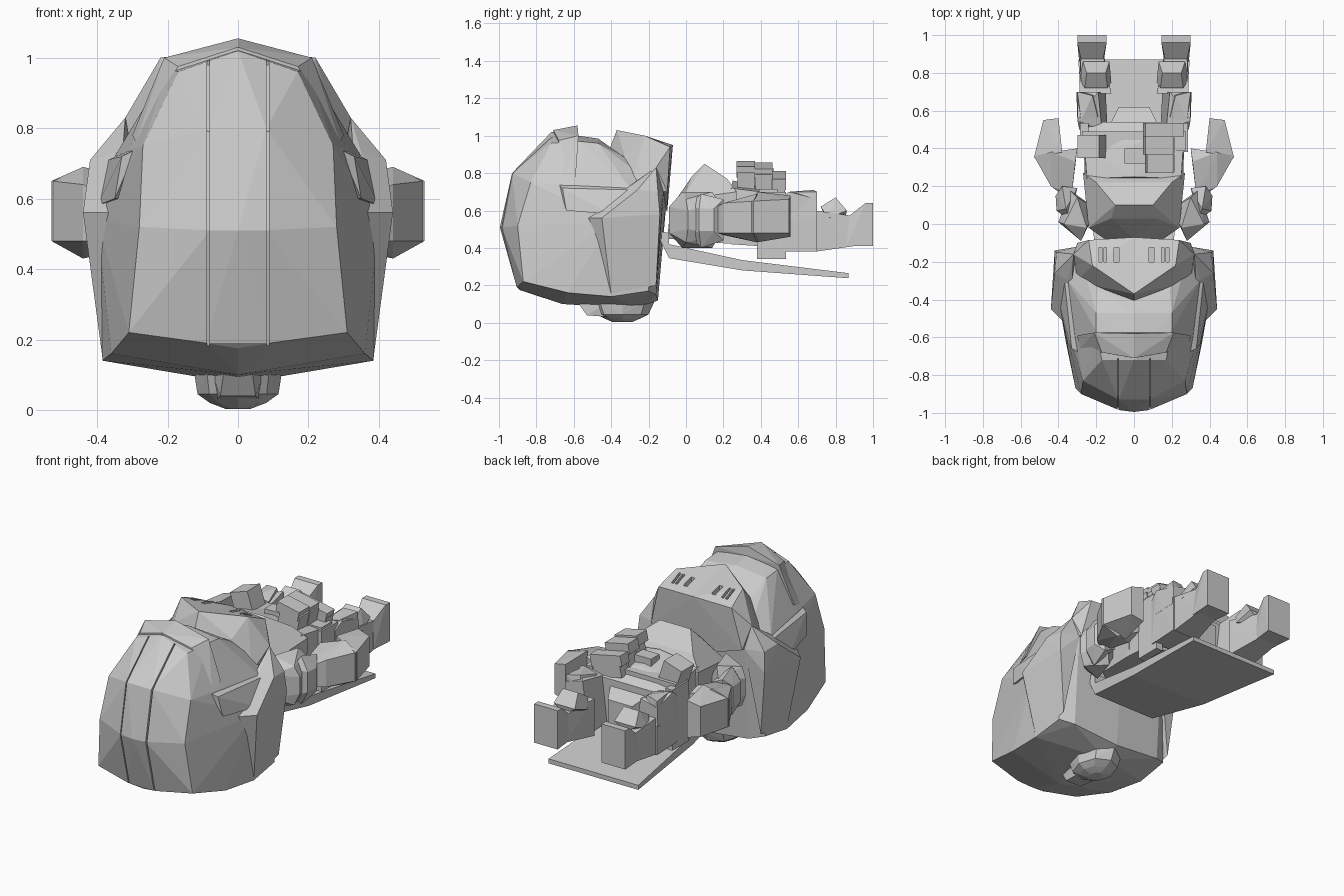
import bpy, bmesh
from math import cos, sin, pi, radians
from mathutils import Matrix, Vector


def finish(name, bm):
    bmesh.ops.recalc_face_normals(bm, faces=bm.faces)
    me = bpy.data.meshes.new(name)
    bm.to_mesh(me)
    bm.free()
    ob = bpy.data.objects.new(name, me)
    bpy.context.collection.objects.link(ob)
    return ob


def mirror(ob):
    m = ob.modifiers.new("mirror", 'MIRROR')
    m.use_mirror_merge = False
    return ob


def hull(name, pts, sym=False, pair=False):
    """Faceted solid around points; sym mirrors the points, pair mirrors the part."""
    pts = set(pts)
    if sym:
        pts |= {(-x, y, z) for x, y, z in pts if x}
    bm = bmesh.new()
    for p in sorted(pts):
        bm.verts.new(p)
    bmesh.ops.convex_hull(bm, input=bm.verts[:])
    loose = [v for v in bm.verts if not v.link_faces]
    bmesh.ops.delete(bm, geom=loose, context='VERTS')
    bmesh.ops.dissolve_limit(bm, angle_limit=radians(2), verts=bm.verts[:], edges=bm.edges[:])
    ob = finish(name, bm)
    return mirror(ob) if pair else ob


def box(name, x, y, z, tilt=0, pair=False):
    """Box from three ranges, tilted in degrees about its own lengthwise axis."""
    c = Vector((sum(x) / 2, sum(y) / 2, sum(z) / 2))
    r = Matrix.Rotation(radians(tilt), 3, 'Y')
    pts = [tuple(c + r @ (Vector((a, b, d)) - c)) for a in x for b in y for d in z]
    return hull(name, pts, pair=pair)


def prism(name, yz, x0, x1):
    bm = bmesh.new()
    f = bm.faces.new([bm.verts.new((x0, y, z)) for y, z in yz])
    g = bmesh.ops.extrude_face_region(bm, geom=[f])["geom"]
    bmesh.ops.translate(bm, vec=(x1 - x0, 0, 0), verts=[v for v in g if isinstance(v, bmesh.types.BMVert)])
    return finish(name, bm)


def cut(ob, cutter):
    m = ob.modifiers.new("cut", 'BOOLEAN')
    m.operation, m.object = 'DIFFERENCE', cutter
    cutter.hide_render = True
    cutter.hide_set(True)


# Helmet shell with two long grooves over the crown
shell = hull("helmet_shell", [
    (0, -.995, .51), (.08, -.985, .51), (.28, -.9, .52), (.08, -.93, .8), (.27, -.83, .75),
    (.17, -.72, .96), (0, -.72, 1.02), (.09, -.905, .19), (0, -.89, .175), (.31, -.87, .22),
    (.36, -.63, .16), (.385, -.4, .14), (.38, -.2, .17), (0, -.66, .1), (0, -.25, .075),
    (.4, -.4, .54), (.4, -.2, .6), (.33, -.67, .55), (.35, -.3, .72), (.2, -.47, .96),
    (0, -.47, .985), (.2, -.57, .97), (.19, -.35, .9), (.3, -.36, .75), (.31, -.6, .74),
    (0, -.15, .12), (.3, -.16, .15), (0, -.1, .7), (.3, -.12, .7)], sym=True)
groove = mirror(prism("groove_cutter", [
    (-.85, .05), (-1.05, .15), (-1.1, .5), (-1.05, .9), (-.75, 1.15),
    (-.71, .98), (-.915, .79), (-.972, .51), (-.885, .19)], .081, .088))
cut(shell, groove)

# Brow ridge above the visor and the frame strips beside it
hull("helmet_brow", [
    (0, -.71, 1.03), (0, -.58, 1.055), (.21, -.575, 1.0), (.17, -.68, .975),
    (.3, -.59, .78), (.29, -.66, .76), (0, -.6, .85)], sym=True)
hull("visor_frame", [
    (.29, -.68, .74), (.33, -.66, .72), (.35, -.64, .6), (.31, -.6, .735), (.33, -.28, .73),
    (.37, -.28, .71), (.4, -.4, .58), (.3, -.5, .6)], pair=True)

# Chin guard: V-shaped front edge, vent slots
chin = hull("chin_guard", [
    (0, -.37, 1.03), (.22, -.22, 1.0), (0, -.42, .9), (.19, -.33, .9), (.3, -.3, .72),
    (.32, -.16, .83), (0, -.07, .95), (.24, -.085, .94), (0, -.1, .6), (.3, -.1, .7), (0, -.3, .6)])
for x0, x1 in ((.08, .105), (.145, .16), (.17, .185)):
    cut(chin, box("vent_cutter", (x0, x1), (-.2, -.125), (.945, 1.1)))
mirror(chin)

# Cheek plates on the helmet sides
hull("cheek_plate", [
    (.44, -.45, .56), (.34, -.55, .56), (.42, -.26, .71), (.42, -.14, .58), (.41, -.15, .7),
    (.32, -.16, .83), (.35, -.3, .73), (.38, -.16, .2), (.385, -.4, .15), (.3, -.12, .7)], pair=True)

# Boss at the back of the head with a tapered tail
rings = ((.125, .17, .11), (.115, .14, .045), (.08, .09, .02), (.035, .05, .003))
hull("head_boss", [(rx * cos(i * pi / 4), -.34 + ry * sin(i * pi / 4), z)
                   for rx, ry, z in rings for i in range(8)])
hull("boss_tail", [(.04, -.58, .11), (.08, -.4, .12), (.05, -.53, .04), (.06, -.4, .03)], sym=True)

# Cape lying under the body, narrower at the neck
for name, rows in (("cape_collar", ((.21, -.15, .465, .49), (.21, -.09, .345, .48))),
                   ("cape_upper", ((.21, -.09, .345, .42), (.255, .3, .28, .335))),
                   ("cape_lower", ((.255, .3, .28, .335), (.295, .87, .238, .265)))):
    hull(name, [(x, y, z) for x, y, z0, z1 in rows for z in (z0, z1)], sym=True)

# Torso
hull("chest", [
    (0, -.08, .62), (.14, -.09, .55), (.24, -.02, .66), (.12, .03, .78), (0, .1, .83), (.1, .1, .85),
    (.2, .22, .77), (.27, .27, .7), (.26, .27, .42), (.23, 0, .44), (.1, -.1, .45)], sym=True)
hull("abdomen", [
    (.25, .24, .72), (.26, .24, .42), (.26, .4, .7), (.27, .54, .66), (.26, .54, .4), (0, .25, .76),
    (0, .42, .73)], sym=True)
box("belt", (-.275, .275), (.39, .49), (.38, .715))
box("buckle", (-.05, .06), (.32, .4), (.7, .77))
box("hip_plate", (.24, .285), (.38, .535), (.34, .7), pair=True)
hull("loin_cloth", [(.14, .5, .64), (.08, .62, .58), (.14, .5, .42), (.08, .62, .42)], sym=True)

# Belt pouches
for i, (x, y, top) in enumerate((((.07, .2), (.275, .365), .85), ((.06, .2), (.372, .458), .84),
                                 ((.06, .25), (.465, .53), .79))):
    box(f"pouch_{i}", x, y, (.66, top - .03), 12)
    box(f"pouch_lid_{i}", (x[0] - .008, x[1] + .008), (y[0] - .004, y[1] + .004), (top - .06, top), 12)
box("side_pouch", (-.28, -.16), (.35, .47), (.67, .81), -18)

# Shoulders and arms
hull("shoulder", [
    (.28, -.09, .48), (.28, -.09, .62), (.25, -.02, .7), (.25, -.02, .4), (.3, .14, .7), (.3, .14, .4),
    (.37, .0, .66), (.37, .0, .43), (.4, .01, .5), (.4, .01, .6), (.34, .18, .47), (.34, .18, .64),
    (.2, .08, .55)], pair=True)
hull("elbow", [
    (.34, .02, .47), (.34, .02, .63), (.36, .08, .69), (.36, .08, .4), (.41, .07, .49), (.41, .07, .61),
    (.415, .15, .49), (.415, .15, .61), (.38, .2, .66), (.38, .2, .44), (.3, .19, .48), (.3, .19, .62)],
    pair=True)
hull("forearm", [
    (.33, .15, .48), (.33, .15, .62), (.4, .17, .48), (.4, .17, .62), (.44, .2, .48), (.44, .2, .64),
    (.31, .33, .46), (.31, .33, .66), (.3, .4, .5), (.3, .4, .63), (.53, .36, .48), (.53, .36, .65),
    (.44, .38, .69), (.44, .38, .43)], pair=True)
hull("hand", [
    (.53, .35, .48), (.53, .35, .65), (.48, .55, .48), (.48, .55, .66), (.4, .56, .46), (.4, .56, .68),
    (.38, .38, .43), (.38, .38, .7)], pair=True)

# Legs
hull("thigh", [
    (.17, .5, .66), (.29, .5, .66), (.19, .7, .69), (.3, .7, .66), (.3, .55, .7), (.14, .5, .4),
    (.29, .5, .38), (.15, .7, .38), (.3, .7, .38)], pair=True)
hull("thigh_pad", [
    (.19, .56, .68), (.28, .55, .7), (.22, .68, .71), (.3, .7, .7), (.3, .55, .55), (.305, .7, .55),
    (.2, .69, .62)], pair=True)
hull("shin", [
    (.12, .69, .38), (.29, .69, .38), (.12, .69, .6), (.29, .69, .6), (.16, .9, .41), (.285, .9, .41),
    (.165, .9, .57), (.28, .9, .57)], pair=True)
hull("knee_pad", [
    (.12, .75, .56), (.14, .72, .62), (.26, .72, .62), (.29, .76, .56), (.15, .8, .67), (.25, .8, .67),
    (.13, .86, .6), (.27, .86, .6), (.2, .85, .55)], pair=True)
hull("foot", [
    (.16, .86, .41), (.29, .86, .41), (.165, .87, .57), (.28, .87, .57), (.145, .96, .64), (.3, .96, .64),
    (.145, 1.0, .64), (.3, 1.0, .64), (.145, 1.0, .41), (.3, 1.0, .41)], pair=True)
